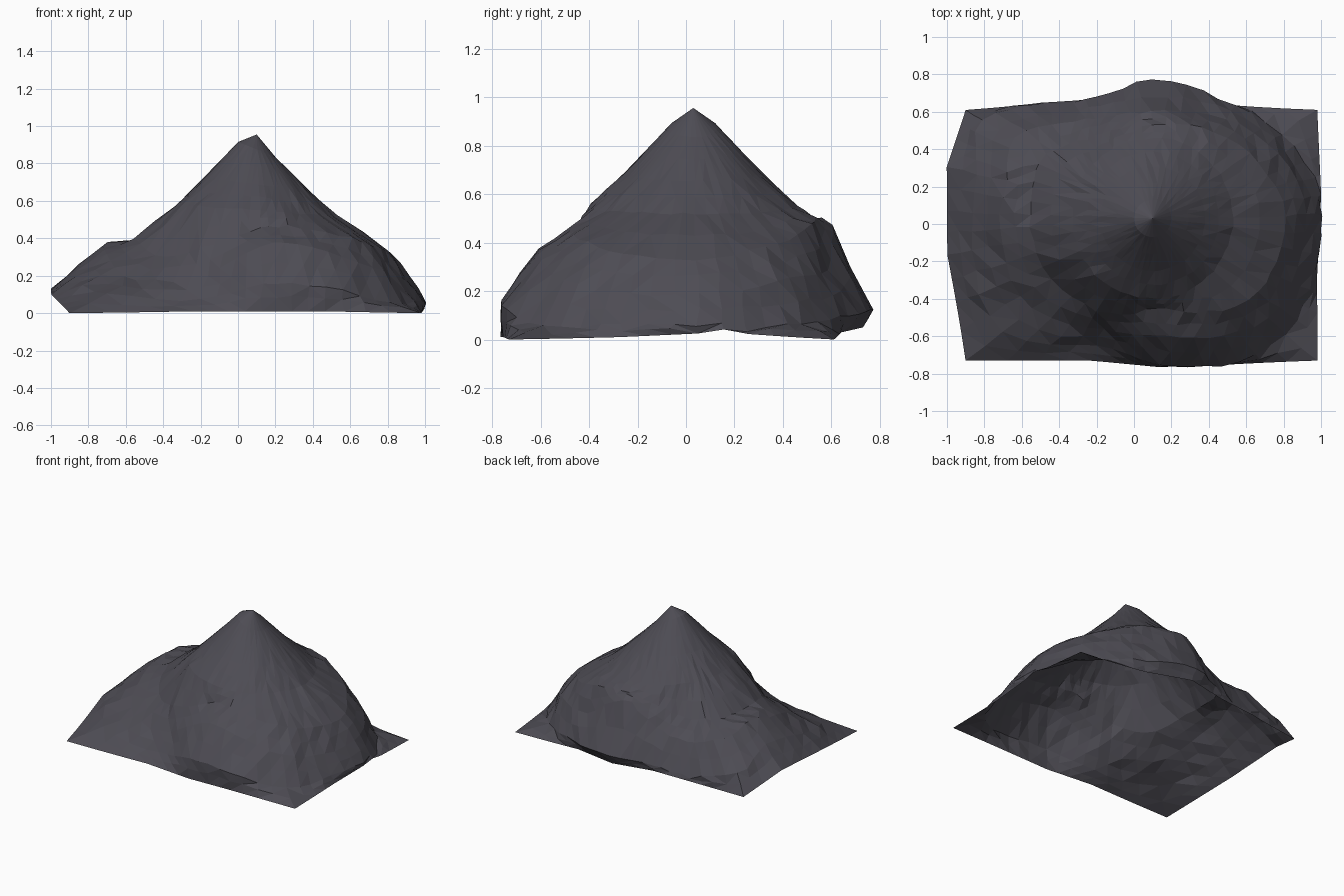
import bpy, bmesh, math, random
from mathutils import Vector

if "Cube" in bpy.data.objects:
    bpy.data.objects.remove(bpy.data.objects["Cube"])

random.seed(4)
PEAK = Vector((0.10, 0.03, 0.955))
X0, X1, Y0, Y1 = -0.9, 0.98, -0.73, 0.61      # ground footprint

# Flank profiles by compass direction: degrees, then (radius, height) of shoulder, flank, bulge, foot
FLANKS = [
    (8, (.70, .34), (.81, .20), (.895, .06), (.91, .03)),
    (33.4, (.62, .40), (.73, .25), (.82, .06), (1.054, 0)),
    (61, (.55, .47), (.64, .29), (.735, .10), (.70, .03)),
    (90, (.50, .51), (.57, .48), (.735, .12), (.70, .05)),
    (115, (.52, .45), (.60, .33), (.715, .10), (.705, .05)),
    (134, (.57, .39), (.70, .27), (.84, .08), (.86, .04)),
    (149.9, (.67, .39), (.85, .33), (1.05, .15), (1.156, .02)),
    (166, (.66, .39), (.81, .38), (.97, .26), (1.135, .13)),
    (190, (.65, .39), (.82, .31), (.98, .20), (1.115, .10)),
    (217.2, (.62, .30), (.80, .18), (1.0, .10), (1.256, 0)),
    (246, (.56, .37), (.65, .20), (.74, .07), (.832, .01)),
    (272, (.48, .46), (.63, .36), (.78, .16), (.795, .01)),
    (295, (.55, .455), (.70, .35), (.865, .14), (.865, .01)),
    (319.2, (.67, .40), (.82, .24), (.94, .06), (1.163, 0)),
    (341, (.70, .34), (.82, .19), (.91, .06), (.93, .01)),
]
COUNT = len(FLANKS)


def rim(a):
    """Distance from the peak axis to the footprint rectangle."""
    c, s = math.cos(a), math.sin(a)
    dx = (X1 - PEAK.x if c > 0 else PEAK.x - X0) / max(abs(c), 1e-6)
    dy = (Y1 - PEAK.y if s > 0 else PEAK.y - Y0) / max(abs(s), 1e-6)
    return min(dx, dy)


def curve(p, q, r, s, t):
    """Smooth (Catmull-Rom) blend from q to r."""
    return .5 * (2 * q + (r - p) * t + (2 * p - 5 * q + 4 * r - s) * t * t
                 + (3 * q - p - 3 * r + s) * t ** 3)


def flank(a, i, t):
    """Blend profiles around the mound; the foot follows the straight footprint."""
    rows = [FLANKS[(i + k) % COUNT] for k in (-1, 0, 1, 2)]
    pts = [tuple(curve(*(row[n][d] for row in rows), t) for d in (0, 1)) for n in (1, 2, 3)]
    p, q = rows[1], rows[2]
    ratio = ((1 - t) * p[4][0] / rim(math.radians(p[0]))
             + t * q[4][0] / rim(math.radians(q[0])))
    return pts + [(ratio * rim(a), (1 - t) * p[4][1] + t * q[4][1])]


# Rock mound: open shell made of rings around the peak
bm = bmesh.new()
top = bm.verts.new(PEAK)
SUB = 4
columns = []
for i, row in enumerate(FLANKS):
    start = row[0]
    end = FLANKS[i + 1][0] if i + 1 < COUNT else FLANKS[0][0] + 360
    for k in range(SUB):
        t = k / SUB
        a = math.radians(start + (end - start) * t)
        c, s = math.cos(a), math.sin(a)
        crown = [(.10, .875 - .04 * c), (.28, .69 - .035 * c), (.43, .55 - .03 * c)]
        keys = crown + flank(a, i, t)
        pts = [keys[0]]
        for p, q in zip(keys, keys[1:]):
            pts += [((p[0] + q[0]) / 2, (p[1] + q[1]) / 2), q]
        col = []
        for j, (r, z) in enumerate(pts):
            n = .009 * min(1, (r / .5) ** 2) if j < len(pts) - 1 else 0   # chipped surface
            x, y = (v + random.uniform(-n, n) for v in (PEAK.x + r * c, PEAK.y + r * s))
            col.append(bm.verts.new((x, y, max(0, z + random.uniform(-n, n)))))
        columns.append(col)

for n, a in enumerate(columns):
    b = columns[(n + 1) % len(columns)]
    bm.faces.new((top, a[0], b[0]))
    for j in range(len(a) - 1):
        bm.faces.new((a[j], a[j + 1], b[j + 1], b[j]))

# Merge crowded points at the crown and split into flat facets
bmesh.ops.remove_doubles(bm, verts=bm.verts[:], dist=.018)
bmesh.ops.triangulate(bm, faces=bm.faces[:])
bmesh.ops.recalc_face_normals(bm, faces=bm.faces[:])

mesh = bpy.data.meshes.new("rock_mound")
bm.to_mesh(mesh)
bm.free()
mound = bpy.data.objects.new("rock_mound", mesh)
bpy.context.collection.objects.link(mound)

stone = bpy.data.materials.new("dark_stone")
stone.diffuse_color = (.075, .072, .088, 1)
stone.use_nodes = True
stone.node_tree.nodes["Principled BSDF"].inputs["Base Color"].default_value = stone.diffuse_color
mesh.materials.append(stone)
